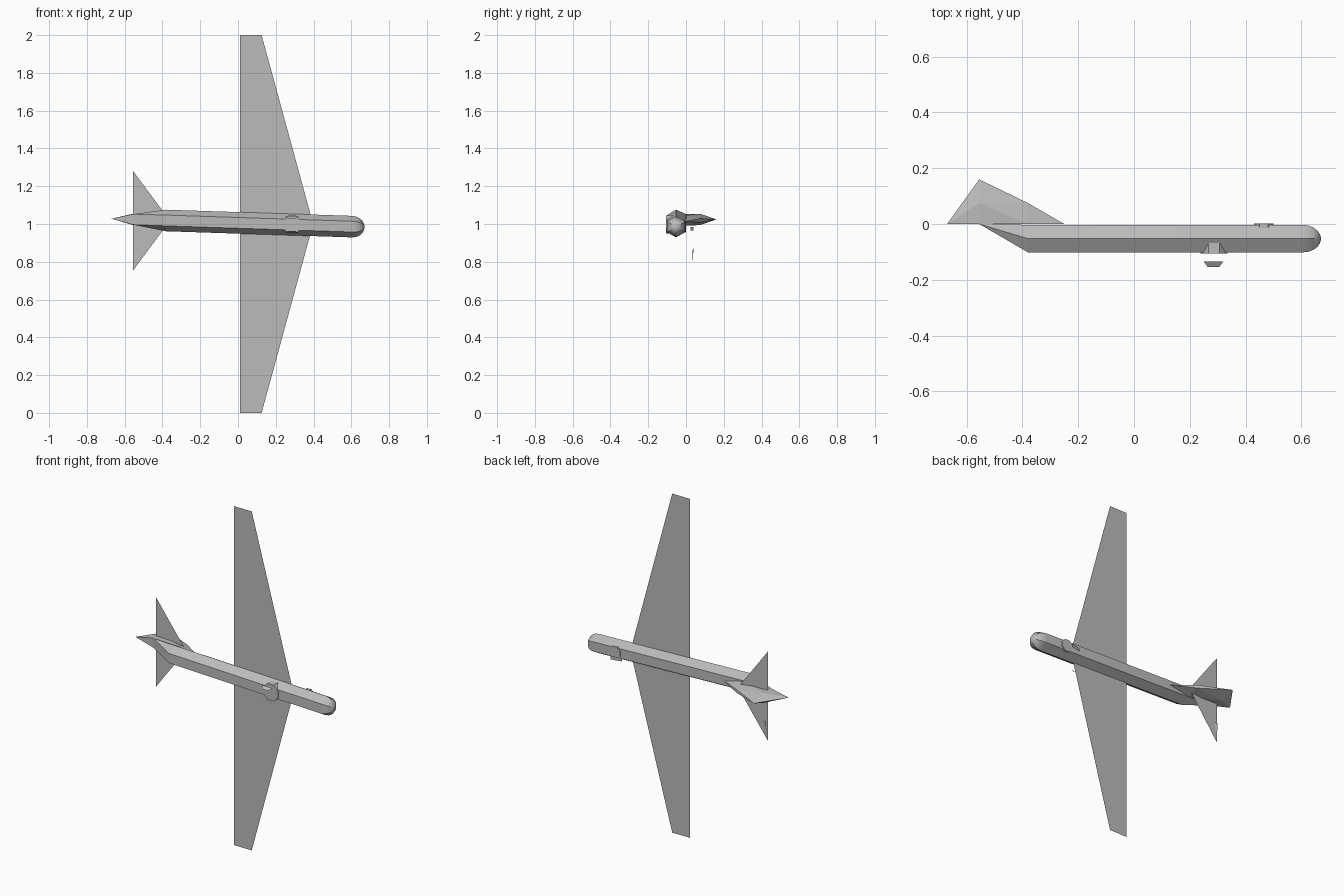
import bpy, bmesh, math

if "Cube" in bpy.data.objects:
    bpy.data.objects.remove(bpy.data.objects["Cube"])

grey = bpy.data.materials.new("light_grey")
grey.diffuse_color = (0.5, 0.5, 0.5, 1)
grey.use_nodes = True
grey.node_tree.nodes["Principled BSDF"].inputs["Base Color"].default_value = grey.diffuse_color


def axis_z(x):
    """Height of the slightly yawed fuselage centre line."""
    return 1.006 - 0.033 * x


def finish(name, bm, smooth=False):
    bmesh.ops.recalc_face_normals(bm, faces=bm.faces)
    me = bpy.data.meshes.new(name)
    bm.to_mesh(me)
    bm.free()
    me.materials.append(grey)
    ob = bpy.data.objects.new(name, me)
    bpy.context.collection.objects.link(ob)
    if smooth:
        bpy.context.view_layer.objects.active = ob
        ob.select_set(True)
        bpy.ops.object.shade_smooth_by_angle(angle=math.radians(32))
        ob.select_set(False)
    return ob


def sheet(name, pts):
    bm = bmesh.new()
    bm.faces.new([bm.verts.new(p) for p in pts])
    return finish(name, bm)


def hull(name, pts):
    bm = bmesh.new()
    for x, y, dz in pts:
        bm.verts.new((x, y, axis_z(x) + dz))
    bmesh.ops.convex_hull(bm, input=bm.verts)
    return finish(name, bm)


# fuselage: hexagonal tube, rear closing up to the top line, rounded nose
R, CY = 0.057, -0.0525
hexagon = [(R * math.sin(math.radians(60 * i)), R * math.cos(math.radians(60 * i)))
           for i in range(6)]
bm = bmesh.new()
rings = []
sections = [(-0.38, 1.0), (0.605, 1.0)]
sections += [(0.605 + 0.065 * math.sin(t), math.cos(t))
             for t in [math.radians(a) for a in (18, 36, 54, 72, 84)]]
for x, s in sections:
    rings.append([bm.verts.new((x, CY + s * y, axis_z(x) + s * z)) for y, z in hexagon])
for a, b in zip(rings, rings[1:]):
    for i in range(6):
        j = (i + 1) % 6
        bm.faces.new((a[i], a[j], b[j], b[i]))
bm.faces.new(rings[-1])
bm.faces.new(rings[0])
finish("fuselage", bm, smooth=True)

# tapered rear body
hull("rear_body", [(-0.38, CY + y, z) for y, z in hexagon]
     + [(-0.555, 0, 0.028), (-0.555, 0, -0.028)])

# raised tail fin with a diamond section and pointed tail
hull("tail_fin", [(-0.25, 0, 0), (-0.67, 0, 0), (-0.555, 0.16, 0)]
     + [(x, y, s * w) for s in (-1, 1)
        for x, y, w in ((-0.38, 0, 0.028), (-0.38, 0.075, 0.01),
                        (-0.555, 0.075, 0.03), (-0.555, 0, 0.028))])

# main wing and tailplane: thin sheets
sheet("main_wing", [(0.01, -0.05, 0), (0.125, -0.05, 0), (0.398, -0.05, 1),
                    (0.125, -0.05, 2), (0.01, -0.05, 2)])
sheet("tailplane", [(-0.555, 0.03, 0.755), (-0.36, 0.03, 1.017), (-0.555, 0.03, 1.28)])
sheet("tailplane_tab", [(-0.55, 0.033, 0.77), (-0.53, 0.036, 0.87), (-0.55, 0.04, 0.87)])


def turret(name, x, y0, y1, r):
    bm = bmesh.new()
    ends = []
    for y in (y0, y1):
        ends.append([bm.verts.new((x + r * math.cos((k + .5) * math.pi / 4), y,
                                   axis_z(x) + r * math.sin((k + .5) * math.pi / 4)))
                     for k in range(8)])
    for k in range(8):
        j = (k + 1) % 8
        bm.faces.new((ends[0][k], ends[0][j], ends[1][j], ends[1][k]))
    for e in ends:
        bm.faces.new(e)
    finish(name, bm)


# octagonal sensor mounts on the belly and the back
turret("belly_mount", 0.287, -0.055, -0.106, 0.052)
turret("back_mount", 0.465, -0.03, 0.001, 0.038)

# small loose sensor shields around the mounts
for s, side in ((1, "upper"), (-1, "lower")):
    z = axis_z(0.285)
    sheet("belly_shield_" + side,
          [(0.25, -0.135, z + s * 0.045), (0.32, -0.135, z + s * 0.045),
           (0.305, -0.155, z + s * 0.033), (0.265, -0.155, z + s * 0.033)])
sheet("back_shield", [(0.40, 0.025, 0.965), (0.465, 0.04, 0.965),
                      (0.465, 0.04, 0.985), (0.40, 0.025, 0.985)])
